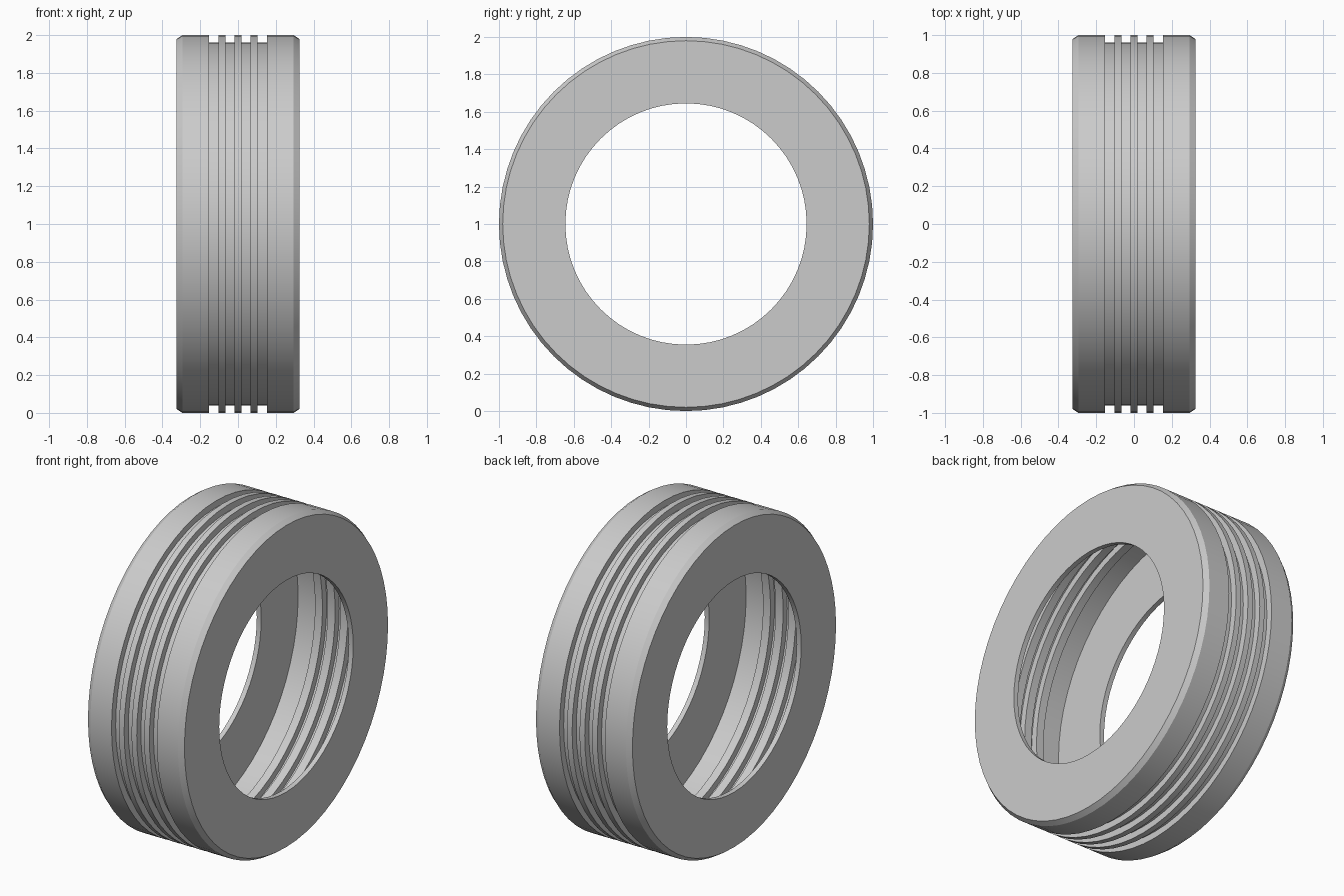
import bpy
import bmesh
import math

cube = bpy.data.objects.get("Cube")
if cube:
    bpy.data.objects.remove(cube, do_unlink=True)

SIDES = 64
RADIUS = 1.0
HOLE = 0.645
FLOOR = 0.96            # radius at the bottom of the grooves
HALF, INNER = 0.325, 0.295   # outer and inner face of the side walls
GROOVE, PITCH = 0.05, 0.085

grey = bpy.data.materials.new("light_grey")
grey.use_nodes = True
colour = (0.6, 0.6, 0.6, 1.0)
grey.diffuse_color = colour
grey.node_tree.nodes["Principled BSDF"].inputs["Base Color"].default_value = colour


def revolve(name, profile, closed=False):
    """Turn an (x, radius) profile around the wheel axis."""
    bm = bmesh.new()
    rings = []
    for x, r in profile:
        ring = []
        for k in range(SIDES):
            a = 2 * math.pi * k / SIDES
            ring.append(bm.verts.new((x, r * math.cos(a), RADIUS + r * math.sin(a))))
        rings.append(ring)
    pairs = list(zip(rings, rings[1:]))
    if closed:
        pairs.append((rings[-1], rings[0]))
    for a, b in pairs:
        for k in range(SIDES):
            n = (k + 1) % SIDES
            bm.faces.new((a[k], a[n], b[n], b[k]))
    mesh = bpy.data.meshes.new(name)
    bm.to_mesh(mesh)
    bm.free()
    obj = bpy.data.objects.new(name, mesh)
    bpy.context.collection.objects.link(obj)
    mesh.materials.append(grey)
    bpy.ops.object.select_all(action="DESELECT")
    obj.select_set(True)
    bpy.context.view_layer.objects.active = obj
    bpy.ops.object.shade_smooth_by_angle(angle=math.radians(30))
    return obj


# Side walls: thick washers with a chamfered outer edge
wall = [(INNER, HOLE), (INNER, RADIUS), (HALF, RADIUS - 0.02), (HALF, HOLE)]
revolve("left_side_wall", wall, closed=True)
revolve("right_side_wall", [(-x, r) for x, r in reversed(wall)], closed=True)

# Tread: thin band folded into four grooves
tread = [(-INNER, RADIUS)]
for i in range(4):
    mid = (i - 1.5) * PITCH
    a, b = mid - GROOVE / 2, mid + GROOVE / 2
    tread += [(a, RADIUS), (a, FLOOR), (b, FLOOR), (b, RADIUS)]
tread.append((INNER, RADIUS))
revolve("grooved_tread", tread)
